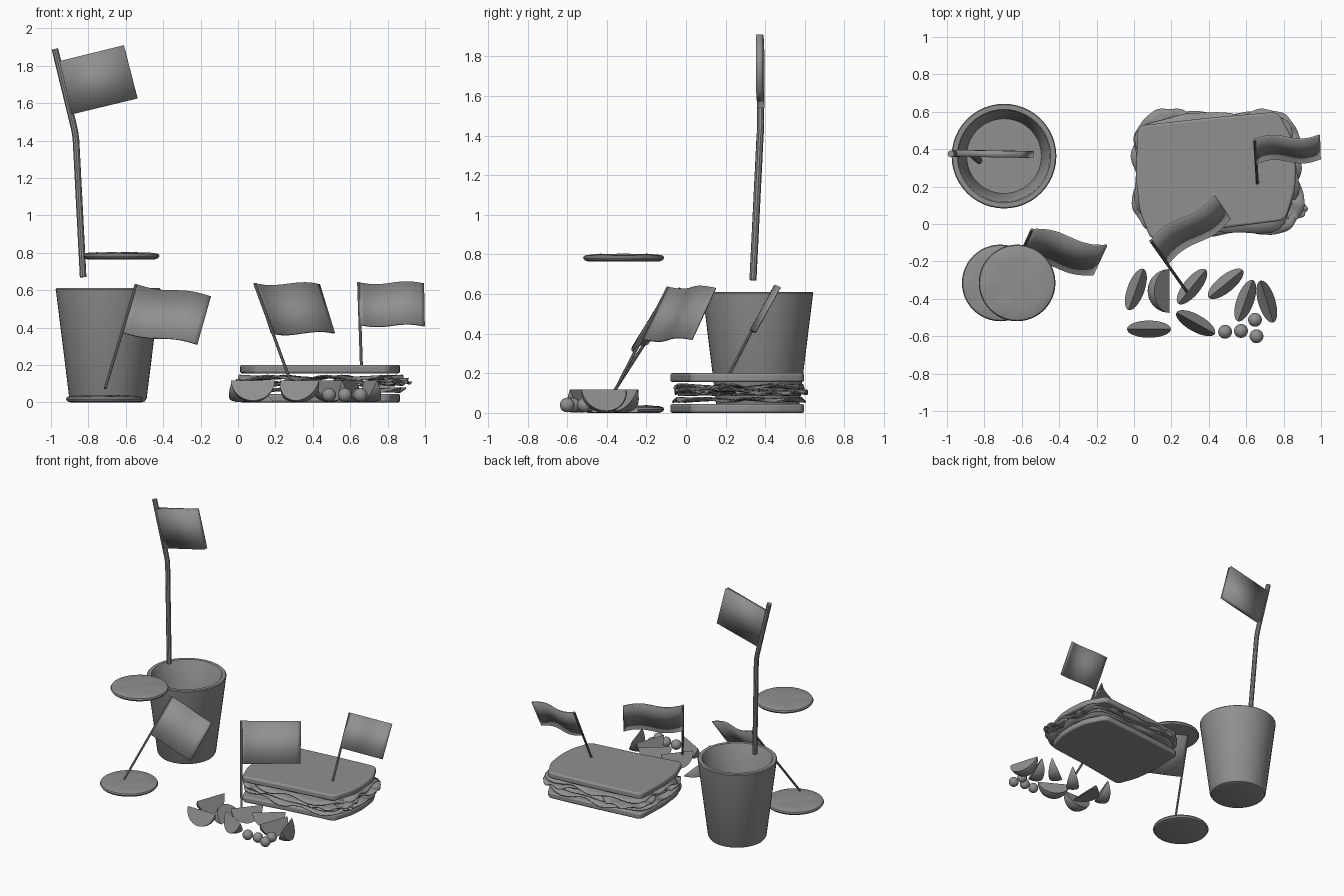
import bpy, bmesh, math
from math import sin, cos, pi, radians
from mathutils import Vector, Matrix

if "Cube" in bpy.data.objects:
    bpy.data.objects.remove(bpy.data.objects["Cube"], do_unlink=True)

grey = bpy.data.materials.new("plain grey")
grey.use_nodes = True
grey.diffuse_color = (0.28, 0.28, 0.28, 1)
grey.node_tree.nodes["Principled BSDF"].inputs["Base Color"].default_value = (0.28, 0.28, 0.28, 1)
parts = []


def finish(name, bm, matrix=None):
    bmesh.ops.remove_doubles(bm, verts=bm.verts, dist=1e-5)
    bmesh.ops.recalc_face_normals(bm, faces=bm.faces)
    mesh = bpy.data.meshes.new(name)
    bm.to_mesh(mesh)
    bm.free()
    mesh.materials.append(grey)
    ob = bpy.data.objects.new(name, mesh)
    bpy.context.collection.objects.link(ob)
    if matrix:
        ob.matrix_world = matrix
    parts.append(ob)
    return ob


def thicken(ob, depth):
    mod = ob.modifiers.new("thickness", "SOLIDIFY")
    mod.thickness, mod.offset = depth, 0


def lathe(name, profile, place, steps=48):
    bm = bmesh.new()
    verts = [bm.verts.new((r, 0, z)) for r, z in profile]
    edges = [bm.edges.new(pair) for pair in zip(verts, verts[1:])]
    bmesh.ops.spin(bm, geom=verts + edges, cent=(0, 0, 0), axis=(0, 0, 1),
                   angle=2 * pi, steps=steps)
    return finish(name, bm, Matrix.Translation(place))


def tube(name, points, radius):
    curve = bpy.data.curves.new(name, "CURVE")
    curve.dimensions = "3D"
    curve.bevel_depth, curve.bevel_resolution, curve.use_fill_caps = radius, 3, True
    line = curve.splines.new("POLY")
    line.points.add(len(points) - 1)
    for p, co in zip(line.points, points):
        p.co = (*co, 1)
    curve.materials.append(grey)
    ob = bpy.data.objects.new(name, curve)
    bpy.context.collection.objects.link(ob)
    bpy.ops.object.select_all(action="DESELECT")
    ob.select_set(True)
    bpy.context.view_layer.objects.active = ob
    bpy.ops.object.convert(target="MESH")
    parts.append(bpy.context.view_layer.objects.active)


def flag(name, low_hoist, top_hoist, top_fly, low_fly, wave, depth):
    a, b, c, d = map(Vector, (low_hoist, top_hoist, top_fly, low_fly))
    normal = (d - a).cross(b - a).normalized()
    n = 16 if wave else 1
    bm = bmesh.new()
    rows = []
    for i in range(n + 1):
        u = i / n
        shift = normal * (-wave * sin(2 * pi * u))
        rows.append([bm.verts.new(a.lerp(d, u) + shift), bm.verts.new(b.lerp(c, u) + shift)])
    for p, q in zip(rows, rows[1:]):
        bm.faces.new((p[0], q[0], q[1], p[1]))
    thicken(finish(name, bm), depth)


def bread(name, z):
    outline = [(0.02, 0.525), (0.42, 0.57), (0.77, 0.6), (0.85, 0.45), (0.868, 0.3), (0.86, 0.18),
               (0.81, 0.02), (0.45, -0.025), (0.09, -0.085), (0.03, 0.07), (0.01, 0.25)]
    bm = bmesh.new()
    bm.faces.new([bm.verts.new((x, y, z)) for x, y in outline])
    bmesh.ops.bevel(bm, geom=bm.verts[:], offset=0.035, segments=4, profile=0.5, affect="VERTICES")
    top = bmesh.ops.extrude_face_region(bm, geom=bm.faces[:])["geom"]
    bmesh.ops.translate(bm, vec=(0, 0, 0.046),
                        verts=[g for g in top if isinstance(g, bmesh.types.BMVert)])
    mod = finish(name, bm).modifiers.new("soft crust", "BEVEL")
    mod.width, mod.segments, mod.limit_method, mod.angle_limit = 0.012, 3, "ANGLE", radians(50)


def sheet(name, centre, size, square, frill, lift, phase, tilt=0, depth=0.007):
    """Flat filling with a frilly outline and a rippled edge."""
    bm = bmesh.new()
    n, rings = 72, 6
    grid = []
    for j in range(rings + 1):
        t = j / rings
        ring = []
        for i in range(n):
            a = 2 * pi * i / n
            r = (abs(cos(a)) ** square + abs(sin(a)) ** square) ** (-1 / square)
            r *= t * (1 + frill * (sin(7 * a + phase) + 0.5 * sin(11 * a + 2 * phase)))
            z = lift * t * t * sin(9 * a + phase) + tilt * r * cos(a)
            ring.append(bm.verts.new((size[0] * r * cos(a), size[1] * r * sin(a), z)))
        grid.append(ring)
    for p, q in zip(grid, grid[1:]):
        for i in range(n):
            k = (i + 1) % n
            if p is grid[0]:
                bm.faces.new((p[i], q[i], q[k]))
            else:
                bm.faces.new((p[i], q[i], q[k], p[k]))
    thicken(finish(name, bm, Matrix.Translation(centre)), depth)


def wedge(name, x, y, z, heading, roll=0, radius=0.117, half=radians(23)):
    """Fruit wedge: straight ridge on top, rounded peel below."""
    bm = bmesh.new()
    n, m = 20, 6
    rows = []
    for j in range(m + 1):
        f = -half + 2 * half * j / m
        rows.append([bm.verts.new((radius * cos(pi * i / n), radius * sin(pi * i / n) * sin(f),
                                   -radius * sin(pi * i / n) * cos(f))) for i in range(n + 1)])
    for p, q in zip(rows, rows[1:]):
        for i in range(n):
            bm.faces.new((p[i], p[i + 1], q[i + 1], q[i]))
    bm.faces.new(rows[0])
    bm.faces.new(rows[-1])
    finish(name, bm, Matrix.Translation((x, y, z)) @ Matrix.Rotation(radians(heading), 4, "Z")
           @ Matrix.Rotation(radians(roll), 4, "X"))


# Cup with straw and straw flag
lathe("cup", [(0, 0), (0.18, 0), (0.197, 0.006), (0.207, 0.022), (0.278, 0.595), (0.28, 0.605),
              (0.275, 0.611), (0.25, 0.611), (0.244, 0.604), (0.2, 0.24), (0, 0.24)],
      (-0.695, 0.363, 0))
tube("straw", [(-0.828, 0.338, 0.67), (-0.866, 0.374, 1.4), (-0.87, 0.377, 1.435),
               (-0.878, 0.377, 1.475), (-0.979, 0.375, 1.89)], 0.018)
flag("straw_flag", (-0.89, 0.378, 1.54), (-0.955, 0.378, 1.825), (-0.61, 0.372, 1.91),
     (-0.537, 0.372, 1.625), 0, 0.036)

# Two round biscuits
for label, x, z in (("lower_biscuit", -0.715, 0), ("upper_biscuit", -0.625, 0.765)):
    disc = lathe(label, [(0, 0), (0.18, 0), (0.197, 0.006), (0.205, 0.018), (0.2, 0.028),
                         (0.185, 0.033), (0.13, 0.036), (0.07, 0.037), (0, 0.038)], (x, -0.315, z))
    for v in disc.data.vertices:
        if v.co.z > 0.032:
            v.co.z += 0.003 * sin(31 * v.co.x) * cos(27 * v.co.y)

# Pick flags
picks = {
    "biscuit": ((-0.71, -0.385, 0.075), (-0.62, -0.19, 0.375), (-0.545, -0.03, 0.63),
                (-0.145, -0.115, 0.565), (-0.217, -0.27, 0.31)),
    "fruit": ((0.285, -0.365, 0.1), (0.18, -0.215, 0.37), (0.09, -0.09, 0.635),
              (0.435, 0.15, 0.63), (0.515, 0.03, 0.37)),
    "sandwich": ((0.66, 0.215, 0.19), (0.653, 0.325, 0.415), (0.645, 0.45, 0.64),
                 (0.993, 0.475, 0.635), (0.997, 0.35, 0.408)),
}
for label, (foot, low, top, fly_top, fly_low) in picks.items():
    tube(label + "_pick", [foot, top], 0.008)
    flag(label + "_flag", low, top, fly_top, fly_low, 0.018, 0.01)

# Sandwich
bread("bottom_bread", 0)
bread("top_bread", 0.155)
middle = (0.44, 0.27)
sheet("lower_lettuce", (*middle, 0.066), (0.44, 0.325), 4, 0.03, 0.012, 0.6)
sheet("cheese", (*middle, 0.092), (0.4, 0.31), 8, 0.0, 0.004, 0.2)
sheet("upper_lettuce", (*middle, 0.132), (0.43, 0.32), 4, 0.035, 0.013, 2.5)
for i, (x, y) in enumerate(((0.19, 0.43), (0.7, 0.425), (0.72, 0.13), (0.18, 0.13), (0.45, 0.3))):
    sheet(f"ham_slice_{i + 1}", (x, y, 0.105 + 0.003 * (i % 3)), (0.19, 0.19), 2, 0.02, 0.008,
          1.3 * i, 0.01 * (-1) ** i)
sheet("lettuce_tip", (0.85, 0.08, 0.115), (0.075, 0.055), 2, 0.05, 0.006, 1, -0.012)

# Fruit wedges and berries
wedges = ((0.01, -0.35, 70), (0.31, -0.335, 51), (0.49, -0.32, 39), (0.595, -0.41, 70),
          (0.71, -0.415, 107), (0.08, -0.562, 0), (0.33, -0.53, -29))
for i, (x, y, heading) in enumerate(wedges):
    wedge(f"fruit_wedge_{i + 1}", x, y, 0.118, heading)
wedge("lying_fruit_wedge", 0.19, -0.358, 0.002, 90, 113)
for i, (x, y) in enumerate(((0.487, -0.576), (0.572, -0.572), (0.647, -0.512), (0.655, -0.6))):
    bm = bmesh.new()
    bmesh.ops.create_uvsphere(bm, u_segments=24, v_segments=14, radius=0.037)
    finish(f"berry_{i + 1}", bm, Matrix.Translation((x, y, 0.04)))

# Smooth shading with sharp edges kept
bpy.ops.object.select_all(action="DESELECT")
for ob in parts:
    ob.select_set(True)
bpy.context.view_layer.objects.active = parts[0]
bpy.ops.object.shade_smooth_by_angle(angle=radians(35))
